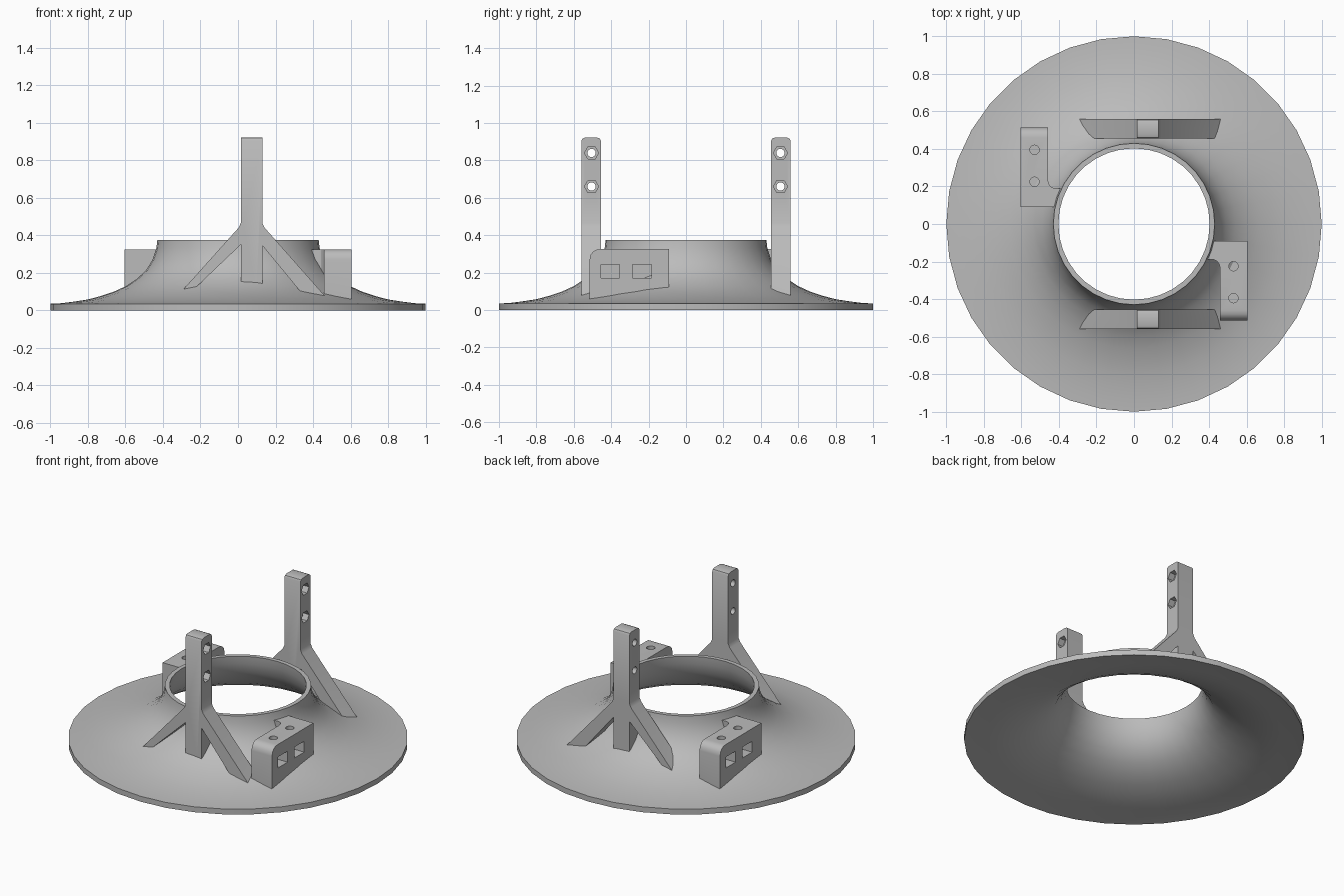
import bpy, bmesh
from math import cos, sin, pi, hypot

if "Cube" in bpy.data.objects:
    bpy.data.objects.remove(bpy.data.objects["Cube"], do_unlink=True)

grey = bpy.data.materials.new("plain grey")
grey.use_nodes = True
grey.diffuse_color = (0.5, 0.5, 0.5, 1)
grey.node_tree.nodes["Principled BSDF"].inputs["Base Color"].default_value = (0.5, 0.5, 0.5, 1)


def finish(name, bm):
    bmesh.ops.recalc_face_normals(bm, faces=bm.faces)
    mesh = bpy.data.meshes.new(name)
    bm.to_mesh(mesh)
    bm.free()
    mesh.materials.append(grey)
    obj = bpy.data.objects.new(name, mesh)
    bpy.context.collection.objects.link(obj)
    return obj


def loft(name, rings, wrap=False):
    """Skin a list of closed rings, capped unless it wraps around."""
    bm = bmesh.new()
    loops = [[bm.verts.new(p) for p in ring] for ring in rings]
    n = len(loops[0])
    for i in range(len(loops) if wrap else len(loops) - 1):
        a, b = loops[i], loops[(i + 1) % len(loops)]
        for j in range(n):
            k = (j + 1) % n
            bm.faces.new((a[j], a[k], b[k], b[j]))
    if not wrap:
        bm.faces.new(loops[0])
        bm.faces.new(loops[-1])
    return finish(name, bm)


def revolve(name, profile, steps=36):
    angles = [2 * pi * i / steps for i in range(steps)]
    return loft(name, [[(r * cos(a), r * sin(a), z) for r, z in profile] for a in angles], True)


def prism(name, points, axis, lo, hi):
    """Extrude a 2D outline along x, y or z."""
    place = {"x": lambda u, v, w: (w, u, v),
             "y": lambda u, v, w: (u, w, v),
             "z": lambda u, v, w: (u, v, w)}[axis]
    return loft(name, [[place(u, v, w) for u, v in points] for w in (lo, hi)])


def disc(u, v, r, n=20):
    return [(u + r * cos(2 * pi * i / n), v + r * sin(2 * pi * i / n)) for i in range(n)]


def rect(u0, v0, u1, v1):
    return [(u0, v0), (u1, v0), (u1, v1), (u0, v1)]


def boolean(obj, other, operation, keep=False):
    mod = obj.modifiers.new("bool", "BOOLEAN")
    mod.operation, mod.solver, mod.object = operation, "EXACT", other
    bpy.context.view_layer.objects.active = obj
    bpy.ops.object.modifier_apply(modifier=mod.name)
    if not keep:
        bpy.data.objects.remove(other, do_unlink=True)


def smooth(obj):
    bpy.ops.object.select_all(action="DESELECT")
    obj.select_set(True)
    bpy.context.view_layer.objects.active = obj
    bpy.ops.object.shade_smooth_by_angle(angle=0.55)


# Flared skirt: outer curve and its inward offset
curve = [(1, .035), (.94, .038), (.87, .047), (.8, .058), (.735, .075), (.665, .098),
         (.6, .128), (.54, .167), (.49, .213), (.455, .27), (.435, .33), (.43, .375)]


def offset(t):
    out = []
    for i, (r, z) in enumerate(curve):
        a, b = curve[max(i - 1, 0)], curve[min(i + 1, len(curve) - 1)]
        dr, dz = b[0] - a[0], b[1] - a[1]
        length = hypot(dr, dz)
        out.append((r - t * dz / length, z + t * dr / length))
    out[-1] = (curve[-1][0] - t, curve[-1][1])
    return out


inner = offset(.027)
inner[0] = (1, 0)
smooth(revolve("flared_skirt", curve + inner[::-1]))

# Solid filling the space below the skirt, used to trim the brackets
core = offset(.013)
void = revolve("trim_helper", [(1.1, -.2), (1.1, .02)] + core
               + [(core[-1][0], .6), (.001, .6), (.001, -.2)])
void.hide_render = True

# Tall posts with splayed legs, mirrored front and back
for side, s in (("front", -1), ("back", 1)):
    outline = [(.455, .02), (.56, .02), (.56, .905), (.553, .917), (.54, .922),
               (.475, .922), (.461, .917), (.455, .905)]
    post = prism(side + "_post", [(s * y, z) for y, z in outline], "x", .015, .13)
    legs = [
        ("right", [(.03, .475), (.015, .465), (.003, .44), (-.36, .035), (-.3, .05), (.015, .35), (.03, .35)]),
        ("left", [(.115, .475), (.13, .465), (.142, .44), (.5, .035), (.39, .03), (.13, .345), (.115, .345)]),
    ]
    for leg, points in legs:
        boolean(post, prism(leg + "_leg", points, "y", s * .455, s * .56), "UNION")
    # Bolt holes with hexagonal nut pockets
    for z in (.66, .84):
        boolean(post, prism("bolt", disc(s * .505, z, .022), "x", -.1, .3), "DIFFERENCE")
        boolean(post, prism("nut", disc(s * .505, z, .038, 6), "x", .09, .3), "DIFFERENCE")
    boolean(post, void, "DIFFERENCE", True)
    smooth(post)

# Side mounting blocks, turned half a circle from each other
for side, s in (("left", 1), ("right", -1)):
    outline = [(-.09, .02), (-.515, .02), (-.515, .27), (-.51, .295), (-.497, .312),
               (-.48, .322), (-.46, .325), (-.09, .325)]
    block = prism(side + "_block", [(s * y, z) for y, z in outline], "x", s * .458, s * .605)
    web = [(.5, -.09), (.38, -.09), (.38, -.19), (.425, -.19), (.443, -.198),
           (.454, -.215), (.46, -.24), (.5, -.24)]
    boolean(block, prism("web", [(s * x, s * y) for x, y in web], "z", .03, .325), "UNION")
    # Vertical bolt holes and the nut slots they meet
    for y in (-.225, -.395):
        boolean(block, prism("bolt", disc(s * .53, s * y, .025), "z", .15, .5), "DIFFERENCE")
        mid = y - .01
        slot = rect(s * (mid - .05), .172, s * (mid + .05), .243)
        boolean(block, prism("slot", slot, "x", s * .485, s * .7), "DIFFERENCE")
    boolean(block, void, "DIFFERENCE", True)
    smooth(block)

bpy.data.objects.remove(void, do_unlink=True)
